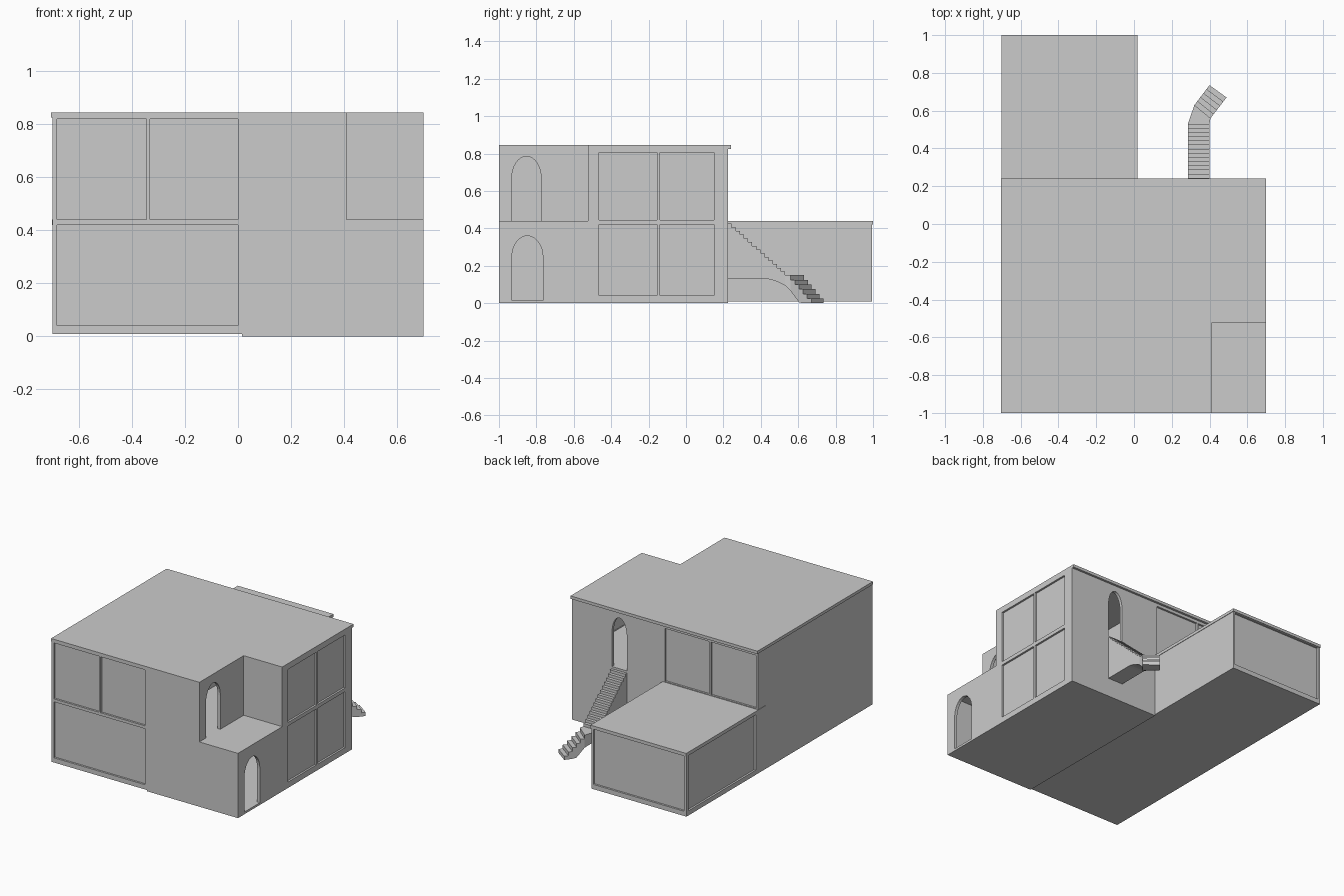
import bpy, bmesh, math
from mathutils import Vector

if "Cube" in bpy.data.objects:
    bpy.data.objects.remove(bpy.data.objects["Cube"])


def mesh_obj(name, bm):
    bmesh.ops.recalc_face_normals(bm, faces=bm.faces[:])
    me = bpy.data.meshes.new(name)
    bm.to_mesh(me)
    bm.free()
    ob = bpy.data.objects.new(name, me)
    bpy.context.scene.collection.objects.link(ob)
    return ob


def box(name, x0, x1, y0, y1, z0, z1):
    bm = bmesh.new()
    bmesh.ops.create_cube(bm, size=1)
    for v in bm.verts:
        v.co = ((x0 + x1) / 2 + v.co.x * (x1 - x0),
                (y0 + y1) / 2 + v.co.y * (y1 - y0),
                (z0 + z1) / 2 + v.co.z * (z1 - z0))
    return mesh_obj(name, bm)


def boolean(target, tool, op='DIFFERENCE'):
    tool.hide_render = True
    m = target.modifiers.new(op, 'BOOLEAN')
    m.operation, m.solver, m.object = op, 'EXACT', tool
    bpy.context.view_layer.objects.active = target
    bpy.ops.object.modifier_apply(modifier=m.name)
    bpy.data.objects.remove(tool)


def arch(axis, face, c, half, z0, z1, rise=0.115):
    """Arched doorway cutter through a wall whose plane is at `face`."""
    pts = [(c - half, z0), (c + half, z0)]
    pts += [(c + half * math.cos(t), z1 - rise + rise * math.sin(t))
            for t in (math.pi * i / 16 for i in range(17))]
    bm = bmesh.new()
    place = (lambda a, d, z: (d, a, z)) if axis == 'X' else (lambda a, d, z: (a, d, z))
    f = bm.faces.new([bm.verts.new(place(a, face - 0.04, z)) for a, z in pts])
    ext = bmesh.ops.extrude_face_region(bm, geom=[f])
    moved = [v for v in ext['geom'] if isinstance(v, bmesh.types.BMVert)]
    bmesh.ops.translate(bm, verts=moved, vec=place(0, 0.08, 0))
    return mesh_obj('arch_cutter', bm)


# Two volumes, with the projecting roof slab
house = box('house', -0.7, 0.7, -1, 0.225, 0, 0.845)
boolean(house, box('wing', -0.7, 0.015, 0.1, 0.995, 0, 0.44), 'UNION')
boolean(house, box('wing_roof', -0.702, 0.018, 0.15, 1.0, 0.42, 0.44), 'UNION')
boolean(house, box('roof', -0.705, 0.7, -1, 0.24, 0.825, 0.845), 'UNION')

# Corner terrace, rooms, slightly raised left base
for c in [(0.41, 0.8, -1.1, -0.525, 0.44, 0.9),
          (0.02, 0.68, -0.98, 0.205, 0.015, 0.42),
          (-0.68, 0.0, -0.98, 0.975, 0.02, 0.42),
          (0.02, 0.39, -0.98, 0.205, 0.44, 0.825),
          (0.30, 0.68, -0.505, 0.205, 0.44, 0.825),
          (-0.68, 0.0, -0.98, 0.205, 0.44, 0.825),
          (-0.8, 0.015, -1.1, 1.1, -0.1, 0.008)]:
    boolean(house, box('room_cutter', *c))

# Arched doorways: side entrance, terrace, stair head
for a in [('X', 0.69, -0.848, 0.083, 0.015, 0.36),
          ('X', 0.40, -0.853, 0.078, 0.44, 0.785),
          ('Y', 0.215, 0.343, 0.056, 0.44, 0.785)]:
    boolean(house, arch(*a))

# Windows: wall axis, wall face, outward sign, span, heights
windows = [
    ('Y', -1, -1, -0.683, -0.345, 0.44, 0.82),
    ('Y', -1, -1, -0.332, 0.0, 0.44, 0.82),
    ('Y', -1, -1, -0.683, 0.0, 0.04, 0.42),
    ('Y', 0.225, 1, -0.683, -0.345, 0.445, 0.805),
    ('Y', 0.225, 1, -0.332, 0.0, 0.445, 0.805),
    ('Y', 0.995, 1, -0.683, 0.0, 0.04, 0.415),
    ('X', -0.7, -1, 0.25, 0.975, 0.04, 0.415),
]
for z0, z1 in ((0.04, 0.42), (0.445, 0.805)):
    windows += [('X', 0.7, 1, -0.465, -0.155, z0, z1),
                ('X', 0.7, 1, -0.14, 0.15, z0, z1)]
for i, (axis, face, s, a0, a1, z0, z1) in enumerate(windows):
    for name, d0, d1, grow in (('cut', -0.022, 0.03, 0), ('window_pane', -0.018, -0.013, 0.001)):
        d = sorted((face + s * d0, face + s * d1))
        span = [a0 - grow, a1 + grow]
        xy = d + span if axis == 'X' else span + d
        ob = box(f'{name}_{i}', *xy, z0 - grow, z1 + grow)
        if name == 'cut':
            boolean(house, ob)

# Outside stair: sections (left, right, underside height) with a tread between each pair
sections, tops = [], []
N = 14


def under(y):
    return 0.13 if y < 0.43 else 0.13 - 0.035 * ((y - 0.43) / 0.1) ** 1.5


for i in range(N + 1):
    y = 0.222 + (0.53 - 0.222) * i / N
    sections.append(((0.285, y), (0.40, y), under(y)))
    tops.append(0.425 - 0.275 * i / N)          # last one is the landing
L0, L1 = Vector((0.32, 0.63)), Vector((0.40, 0.735))
R0, R1 = Vector((0.405, 0.56)), Vector((0.49, 0.67))
for i in range(6):
    t = i / 5
    sections.append((L0.lerp(L1, t), R0.lerp(R1, t), max(0.0, 0.065 - 0.03 * i)))
    tops.append(0.125 - 0.025 * i)

bm = bmesh.new()
for (l0, r0, u0), (l1, r1, u1), top in zip(sections, sections[1:], tops):
    ring = [l0, r0, r1, l1]
    lo = [bm.verts.new((p[0], p[1], u)) for p, u in zip(ring, (u0, u0, u1, u1))]
    hi = [bm.verts.new((p[0], p[1], top)) for p in ring]
    bm.faces.new(lo[::-1])
    bm.faces.new(hi)
    for k in range(4):
        j = (k + 1) % 4
        bm.faces.new((lo[k], lo[j], hi[j], hi[k]))
mesh_obj('outside_stair', bm)
